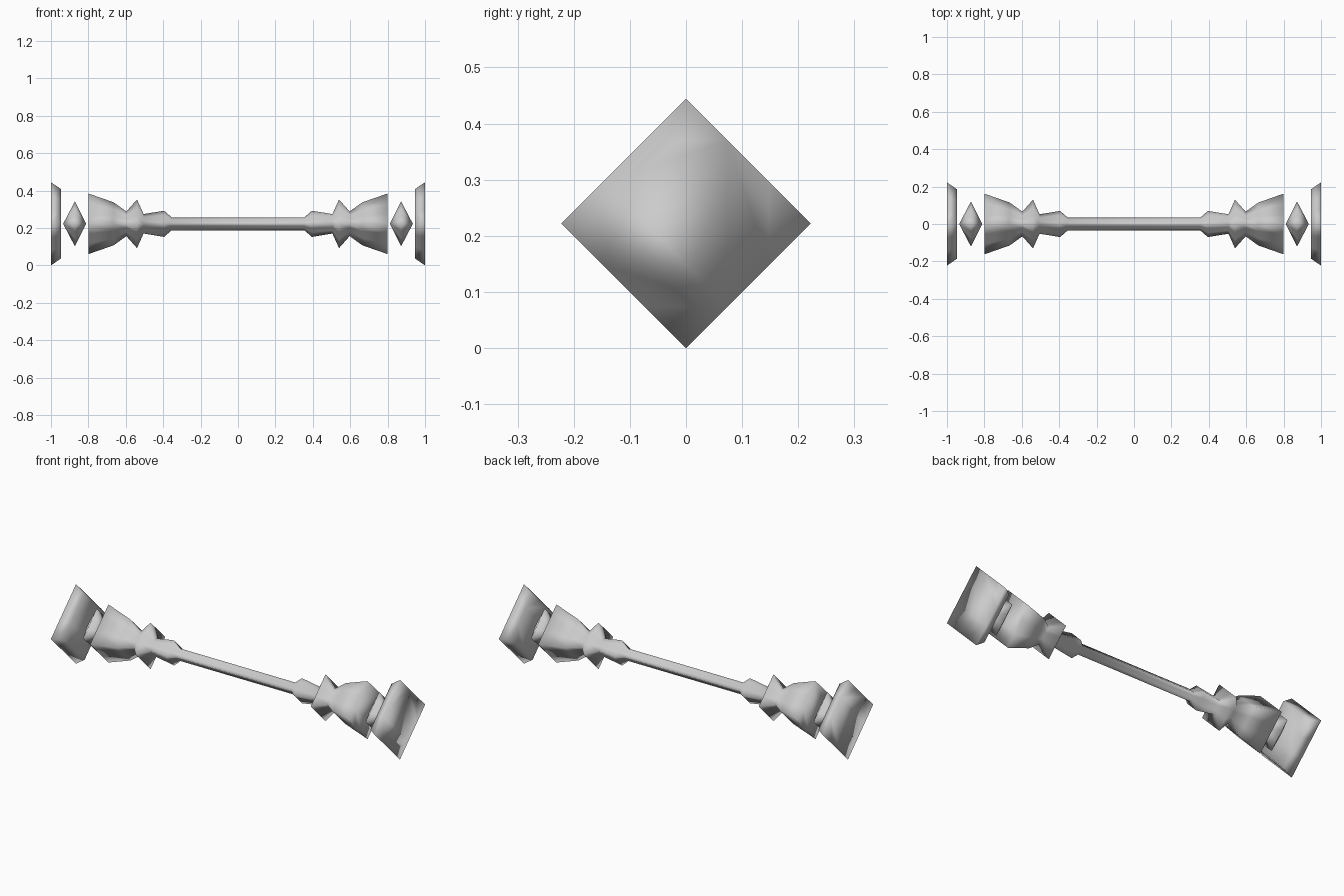
import bpy, bmesh

if "Cube" in bpy.data.objects:
    bpy.data.objects.remove(bpy.data.objects["Cube"])

CENTRE_Z = 0.222
PER_EDGE = 3  # points along each edge of the diamond section

metal = bpy.data.materials.new("grey_metal")
metal.diffuse_color = (0.6, 0.6, 0.6, 1)
metal.use_nodes = True
metal.node_tree.nodes["Principled BSDF"].inputs["Base Color"].default_value = metal.diffuse_color


def diamond(x, r):
    """Diamond-shaped section at x, with corners pointing along y and z."""
    corners = [(1, 0), (0, 1), (-1, 0), (0, -1)]
    pts = []
    for i, (y0, z0) in enumerate(corners):
        y1, z1 = corners[(i + 1) % 4]
        for k in range(PER_EDGE):
            t = k / PER_EDGE
            pts.append((x, r * (y0 + (y1 - y0) * t), CENTRE_Z + r * (z0 + (z1 - z0) * t)))
    return pts


def loft(name, profile):
    """Join diamond sections along x; a radius of 0 makes a point, other ends are capped."""
    bm = bmesh.new()
    rings = []
    for x, r in profile:
        pts = diamond(x, r) if r else [(x, 0, CENTRE_Z)]
        rings.append([bm.verts.new(p) for p in pts])
    n = 4 * PER_EDGE
    for a, b in zip(rings, rings[1:]):
        for i in range(n):
            j = (i + 1) % n
            if len(a) == 1:
                bm.faces.new((a[0], b[j], b[i]))
            elif len(b) == 1:
                bm.faces.new((a[i], a[j], b[0]))
            else:
                bm.faces.new((a[i], a[j], b[j], b[i]))
    for ring in (rings[0], rings[-1]):
        if len(ring) > 1:
            bm.faces.new(ring)
    bmesh.ops.recalc_face_normals(bm, faces=bm.faces)
    for f in bm.faces:
        f.smooth = True
    mesh = bpy.data.meshes.new(name)
    bm.to_mesh(mesh)
    bm.free()
    mesh.materials.append(metal)
    obj = bpy.data.objects.new(name, mesh)
    bpy.context.collection.objects.link(obj)
    return obj


# Handle with a bulge, collar and flared cup at each end
half = [(0.355, 0.035), (0.395, 0.07), (0.505, 0.052), (0.54, 0.13),
        (0.597, 0.066), (0.665, 0.115), (0.80, 0.162)]
loft("handle", [(-x, r) for x, r in reversed(half)] + half)

# Floating crystal and end plate on each side
for side, s in (("left", -1), ("right", 1)):
    loft(side + "_crystal", [(s * 0.812, 0), (s * 0.872, 0.12), (s * 0.935, 0)])
    loft(side + "_end_plate", [(s * 0.947, 0.186), (s * 1.0, 0.222)])
